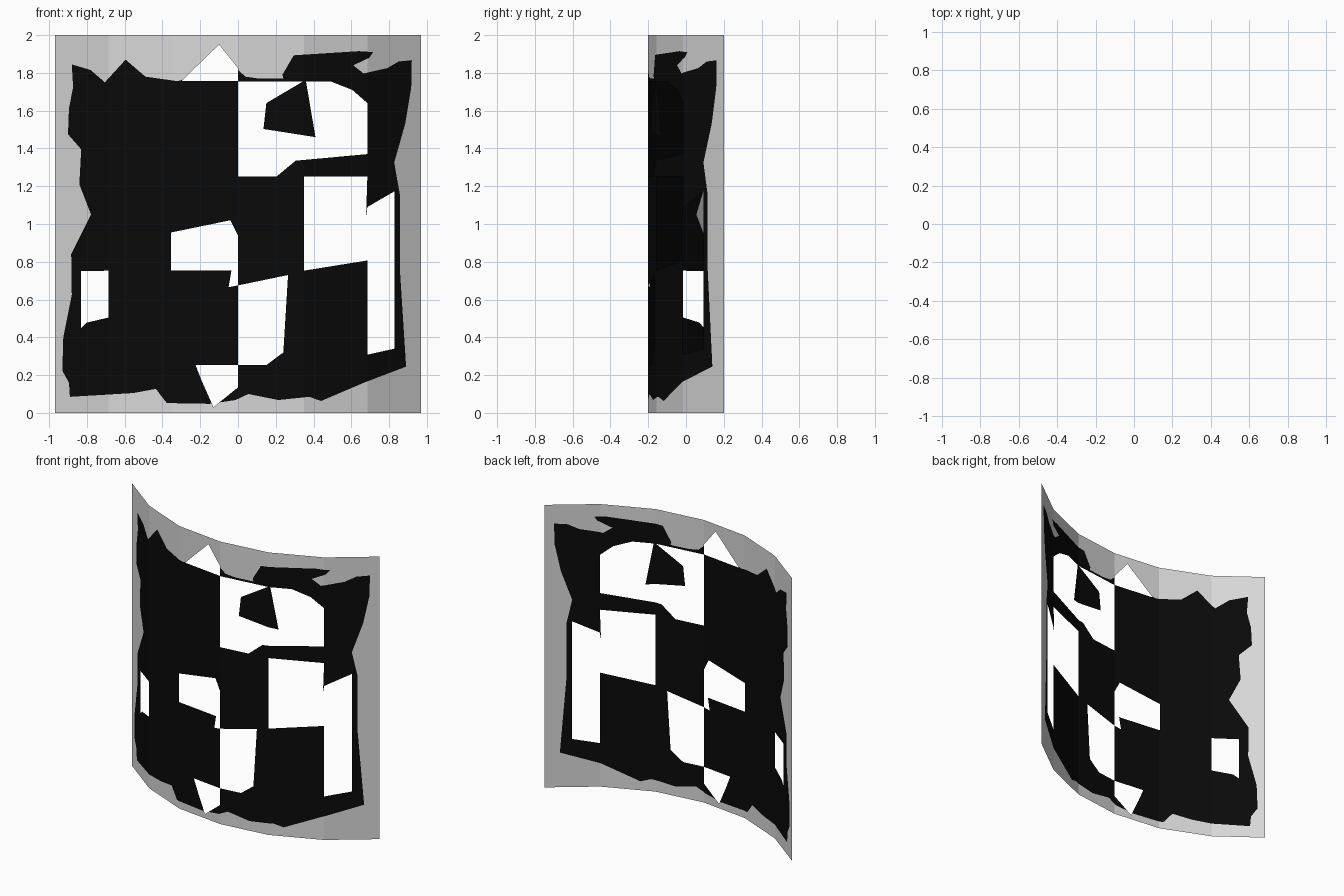
import bpy, bmesh
from mathutils import Vector
from mathutils.geometry import delaunay_2d_cdt

# Plan of the bent sheet: (x, y) at each fold line
FOLDS = [(-.97, .2), (-.685, -.015), (-.35, -.157), (0, -.2),
         (.35, -.157), (.685, -.015), (.97, .2)]

# Ragged outline of the black area (x, z)
BLACK = [(-.88, 1.845), (-.78, 1.815), (-.705, 1.75), (-.595, 1.87), (-.49, 1.78),
         (-.32, 1.756), (-.2, 1.79), (0, 1.815), (.04, 1.78), (.11, 1.77), (.24, 1.77),
         (.235, 1.79), (.295, 1.893), (.64, 1.915), (.715, 1.91), (.695, 1.88),
         (.61, 1.84), (.665, 1.797), (.79, 1.825), (.85, 1.86), (.92, 1.867),
         (.917, 1.72), (.885, 1.53), (.827, 1.325), (.857, 1.155), (.857, .76),
         (.89, .245), (.667, .16), (.44, .063), (.377, .085), (.213, .068), (.055, .1),
         (-.013, .068), (-.15, .048), (-.377, .052), (-.435, .127), (-.555, .105),
         (-.89, .085), (-.895, .16), (-.93, .223), (-.925, .4), (-.88, .625),
         (-.883, .84), (-.778, 1.05), (-.84, 1.21), (-.83, 1.395), (-.9, 1.475),
         (-.895, 1.61), (-.873, 1.725)]

# Cut-out openings (x, z)
HOLES = [
    [(-.3, 1.756), (-.1, 1.95), (0, 1.825), (0, 1.756)],
    [(0, 1.755), (.49, 1.755), (.605, 1.71), (.685, 1.64), (.685, 1.37),
     (.305, 1.335), (.205, 1.252), (0, 1.252)],
    [(.35, 1.252), (.685, 1.252), (.678, 1.04), (.685, 1.09), (.828, 1.173),
     (.828, .34), (.685, .308), (.685, .807), (.35, .753)],
    [(-.355, .955), (-.04, 1.02), (0, .94), (0, .675), (-.05, .665),
     (-.035, .753), (-.355, .753)],
    [(0, .675), (.265, .73), (.24, .32), (.15, .253), (0, .253)],
    [(-.83, .75), (-.685, .753), (-.685, .505), (-.8, .478), (-.83, .45)],
    [(-.225, .253), (0, .253), (0, .135), (-.13, .03), (-.19, .165)],
]
# Piece left standing inside the upper opening
ISLAND = [(.15, 1.64), (.345, 1.755), (.36, 1.755), (.41, 1.46), (.135, 1.503)]


def bend(x):
    for (x0, y0), (x1, y1) in zip(FOLDS, FOLDS[1:]):
        if x <= x1 + 1e-6:
            return y0 + (y1 - y0) * (x - x0) / (x1 - x0)
    return FOLDS[-1][1]


def inside(p, poly):
    hit = False
    for (ax, az), (bx, bz) in zip(poly, poly[1:] + poly[:1]):
        if (az > p[1]) != (bz > p[1]):
            if p[0] < (bx - ax) * (p[1] - az) / (bz - az) + ax:
                hit = not hit
    return hit


def material(name, v):
    m = bpy.data.materials.new(name)
    m.diffuse_color = (v, v, v, 1)
    return m


# Lay all outlines and fold lines into one flat triangulation
pts, edges = [], []


def add_line(line, closed):
    n = len(pts)
    pts.extend(Vector(p) for p in line)
    edges.extend((n + i, n + i + 1) for i in range(len(line) - 1))
    if closed:
        edges.append((n + len(line) - 1, n))


for x, _ in FOLDS:
    add_line([(x, 0), (x, 2)], False)
for z in (0, 2):
    add_line([(-.97, z), (.97, z)], False)
for poly in HOLES + [ISLAND, BLACK]:
    add_line(poly, True)
verts, _, tris, *_ = delaunay_2d_cdt(pts, edges, [], 0, 1e-5)

# Bent sheet with openings, coloured by whether a face is in the black outline
bm = bmesh.new()
bv = [bm.verts.new((v.x, bend(v.x), v.y)) for v in verts]
for t in tris:
    c = sum((verts[i] for i in t), Vector((0, 0))) / 3
    if any(inside(c, h) for h in HOLES) and not inside(c, ISLAND):
        continue
    f = bm.faces.new([bv[i] for i in t])
    f.material_index = int(inside(c, BLACK))
    f.normal_update()
    if f.normal.y > 0:
        f.normal_flip()
bmesh.ops.delete(bm, geom=[v for v in bm.verts if not v.link_faces], context='VERTS')
mesh = bpy.data.meshes.new("torn_sheet")
bm.to_mesh(mesh)
bm.free()
mesh.materials.append(material("pale_grey", .7))
mesh.materials.append(material("black", .003))
bpy.context.collection.objects.link(bpy.data.objects.new("torn_sheet", mesh))
